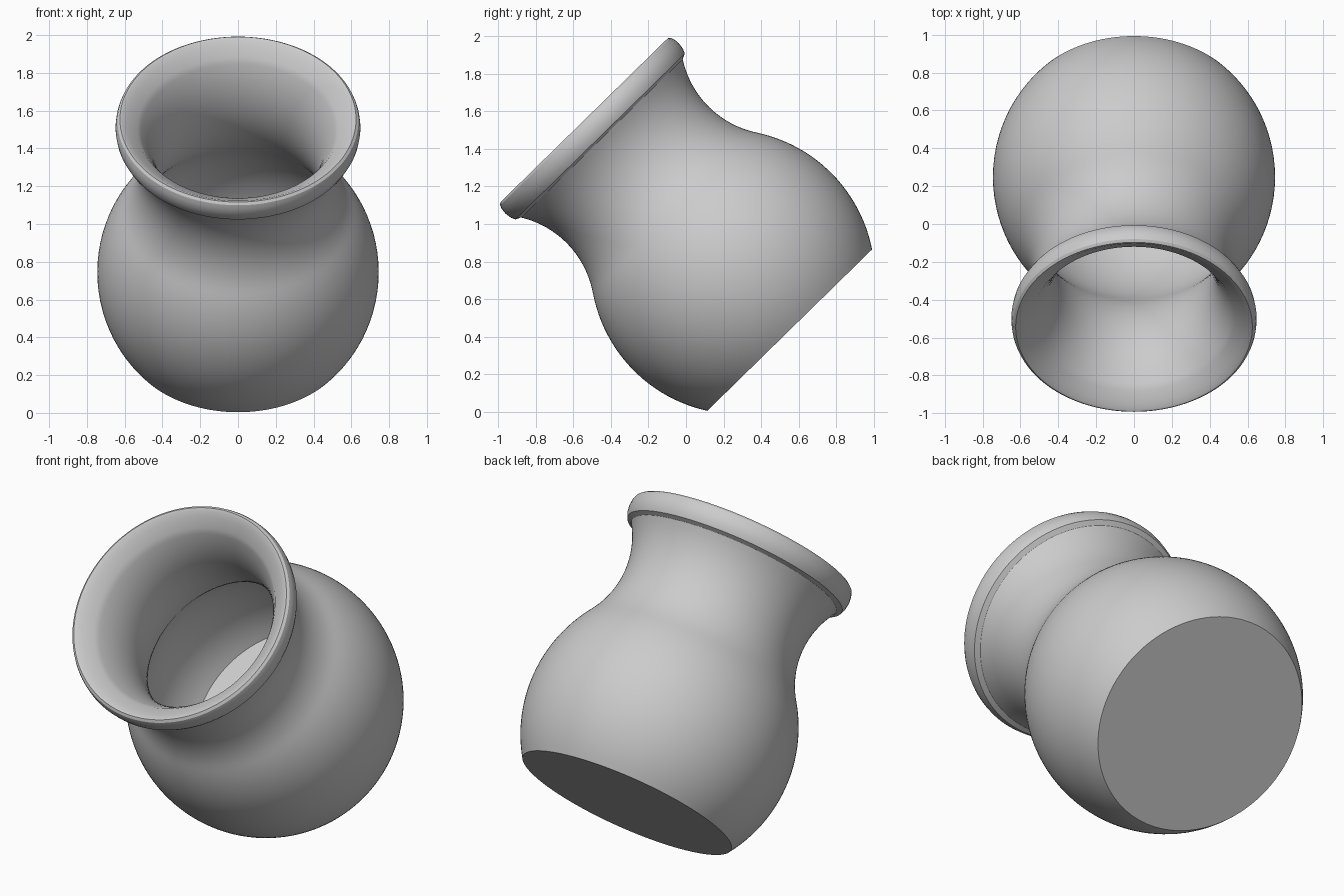
import bpy, bmesh, math
from mathutils import Matrix, Vector

cube = bpy.data.objects.get("Cube")
if cube:
    bpy.data.objects.remove(cube, do_unlink=True)

WALL = 0.1           # shell thickness
JOIN = 0.87          # height where belly meets neck
BELLY = (0.745, 0.435, 0.793)   # extreme radius, height, arc radius
NECK = (0.525, 1.16, 0.51)


def arc(shape, start, end, bulge, steps):
    """Points of a circular arc bulging out (1) or pinching in (-1)."""
    radius, mid, size = shape
    a, b = (math.asin((h - mid) / size) for h in (start, end))
    pts = []
    for i in range(steps + 1):
        t = a + (b - a) * i / steps
        pts.append((radius - bulge * size * (1 - math.cos(t)), mid + size * math.sin(t)))
    return pts


# Outer wall, from the base edge up to the lip
outer = [(0, 0)] + arc(BELLY, 0, JOIN, 1, 24) + arc(NECK, JOIN, 1.432, -1, 20)[1:]

# Rounded lip
lip = [(0.632, 1.445), (0.643, 1.47), (0.648, 1.505), (0.645, 1.535),
       (0.638, 1.556), (0.625, 1.567), (0.61, 1.562), (0.585, 1.541)]

# Inner wall, parallel to the outer one, down to a flat floor
inner_belly = (BELLY[0] - WALL, BELLY[1], BELLY[2] - WALL)
inner_neck = (NECK[0] - WALL, NECK[1], NECK[2] + WALL)
inner_join = JOIN - WALL * 0.56
inner = arc(inner_neck, 1.505, inner_join + 0.002, -1, 20)
inner += arc(inner_belly, inner_join, WALL, 1, 20)[1:] + [(0, WALL)]

# Revolve the closed profile
bm = bmesh.new()
verts = [bm.verts.new((r, 0, h)) for r, h in outer + lip + inner]
edges = [bm.edges.new(pair) for pair in zip(verts, verts[1:])]
bmesh.ops.spin(bm, geom=verts + edges, cent=(0, 0, 0), axis=(0, 0, 1),
               angle=math.tau, steps=128, use_duplicate=False)
bmesh.ops.remove_doubles(bm, verts=bm.verts, dist=0.0005)
bmesh.ops.recalc_face_normals(bm, faces=bm.faces)

mesh = bpy.data.meshes.new("tilted_pot")
bm.to_mesh(mesh)
bm.free()
pot = bpy.data.objects.new("tilted_pot", mesh)
bpy.context.collection.objects.link(pot)

# Lean the pot towards the front
mesh.transform(Matrix.Translation(Vector((0, 0.553, 0.434)))
               @ Matrix.Rotation(math.radians(44.4), 4, "X"))

# Plain grey clay
grey = bpy.data.materials.new("light_grey")
grey.use_nodes = True
colour = (0.6, 0.6, 0.6, 1)
grey.diffuse_color = colour
grey.node_tree.nodes["Principled BSDF"].inputs["Base Color"].default_value = colour
mesh.materials.append(grey)

bpy.context.view_layer.objects.active = pot
pot.select_set(True)
bpy.ops.object.shade_smooth_by_angle(angle=math.radians(30))
